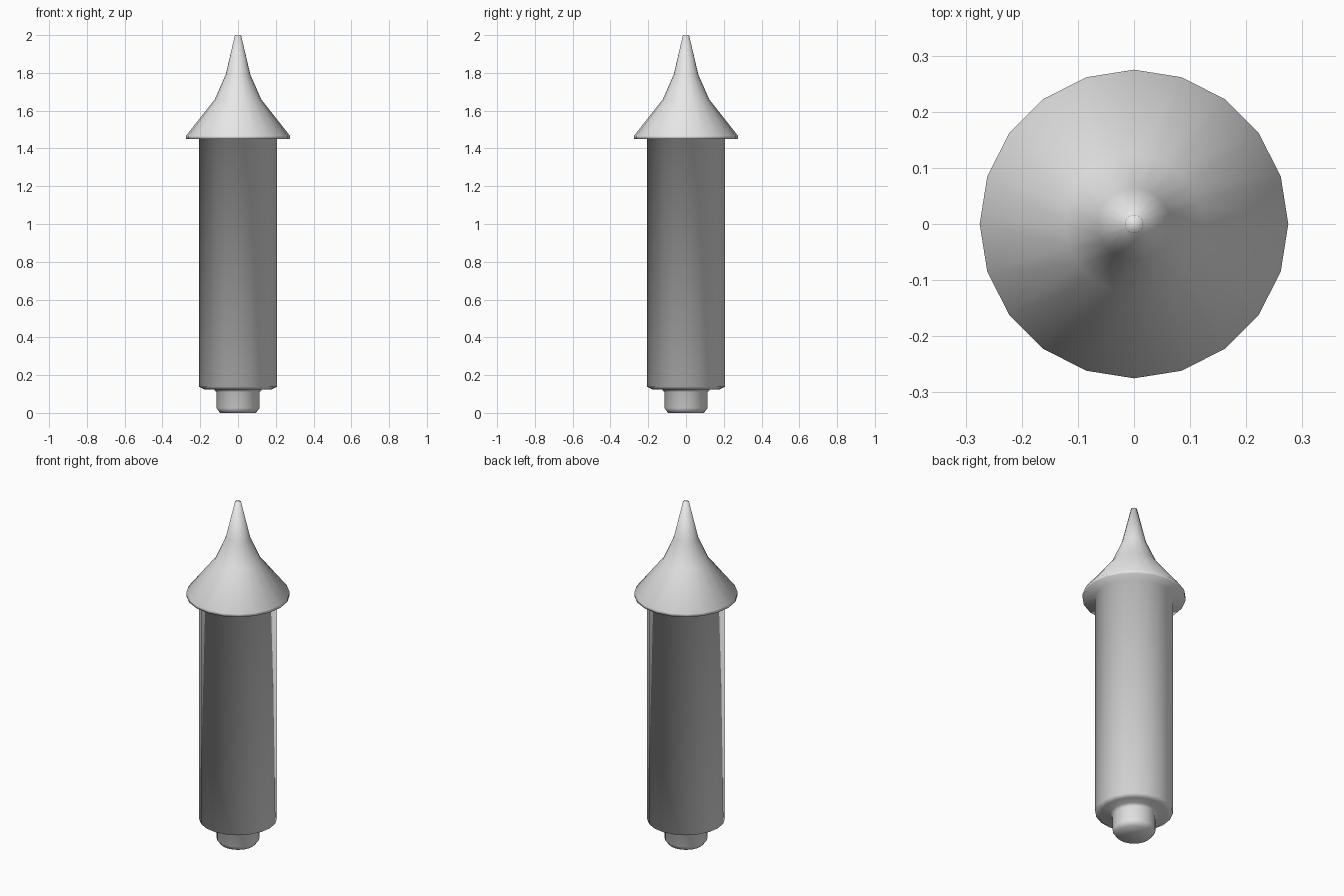
import bpy, bmesh
from math import cos, sin, tau

cube = bpy.data.objects.get("Cube")
if cube:
    bpy.data.objects.remove(cube, do_unlink=True)

SIDES = 20

# Single light grey material
grey = bpy.data.materials.new("light_grey")
grey.use_nodes = True
grey.diffuse_color = (0.8, 0.8, 0.8, 1)
grey.node_tree.nodes["Principled BSDF"].inputs["Base Color"].default_value = (0.8, 0.8, 0.8, 1)

# Radius and height pairs, from the foot up
foot_peg = [(0.095, 0.0), (0.114, 0.025), (0.114, 0.11), (0.128, 0.125)]
shaft = [(0.18, 0.125), (0.207, 0.138), (0.207, 1.45)]
spire = [(0.275, 1.45), (0.275, 1.467), (0.123, 1.66), (0.065, 1.792), (0.016, 2.0)]


def lathe(name, profile):
    """Spin a profile into a closed, fully smooth solid."""
    bm = bmesh.new()
    rings = [[bm.verts.new((r * cos(tau * i / SIDES), r * sin(tau * i / SIDES), z))
              for i in range(SIDES)] for r, z in profile]
    for low, high in zip(rings, rings[1:]):
        for i in range(SIDES):
            j = (i + 1) % SIDES
            bm.faces.new((low[i], low[j], high[j], high[i]))
    bm.faces.new(rings[0][::-1])
    bm.faces.new(rings[-1])
    for face in bm.faces:
        face.smooth = True
    mesh = bpy.data.meshes.new(name)
    bm.to_mesh(mesh)
    bm.free()
    mesh.materials.append(grey)
    obj = bpy.data.objects.new(name, mesh)
    bpy.context.collection.objects.link(obj)
    return obj


# Peg, shaft and spire share one continuous surface
lathe("spired_post", foot_peg + shaft + spire)
